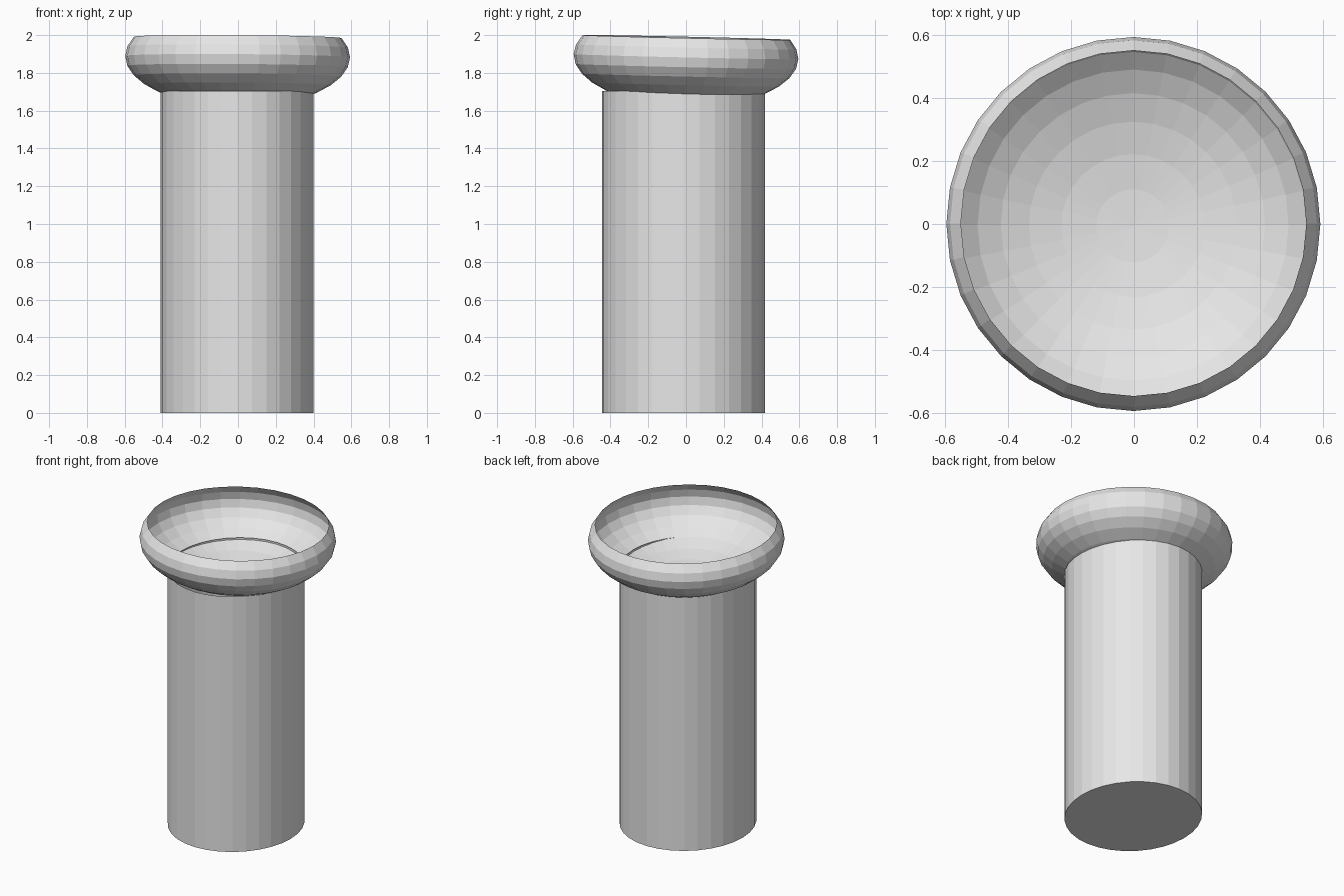
import bpy, bmesh
from math import radians, sin, cos
from mathutils import Matrix

cube = bpy.data.objects.get("Cube")
if cube:
    bpy.data.objects.remove(cube)

SIDES = 32

grey = bpy.data.materials.new("light grey")
grey.use_nodes = True
colour = (0.8, 0.8, 0.8, 1)
grey.diffuse_color = colour
grey.node_tree.nodes["Principled BSDF"].inputs["Base Color"].default_value = colour


def add_object(name, bm):
    mesh = bpy.data.meshes.new(name)
    bm.to_mesh(mesh)
    bm.free()
    mesh.materials.append(grey)
    obj = bpy.data.objects.new(name, mesh)
    bpy.context.collection.objects.link(obj)
    return obj


# Column: slightly oval, closed below, open under the bowl
bm = bmesh.new()
bmesh.ops.create_cone(bm, cap_ends=True, segments=SIDES, radius1=1, radius2=1, depth=1)
top = [f for f in bm.faces if f.normal.z > 0.9]
bmesh.ops.delete(bm, geom=top, context='FACES_ONLY')
column = add_object("column", bm)
column.scale = (0.405, 0.432, 1.703)
column.location = (-0.005, -0.013, 1.703 / 2)

# Bowl: flattened sphere with its upper part removed, tilted a little
bm = bmesh.new()
bmesh.ops.create_uvsphere(bm, u_segments=SIDES, v_segments=16, radius=1)
rim = sin(radians(22.5))
upper = [v for v in bm.verts if v.co.z > rim + 0.01]
bmesh.ops.delete(bm, geom=upper, context='VERTS')
bmesh.ops.transform(bm, matrix=Matrix.Diagonal((0.595, 0.595, 0.266, 1)), verts=bm.verts)
bowl = add_object("bowl", bm)
bowl.rotation_euler = (radians(-1.3), radians(0.4), 0)
bowl.location = (-0.002, 0, 1.886)
